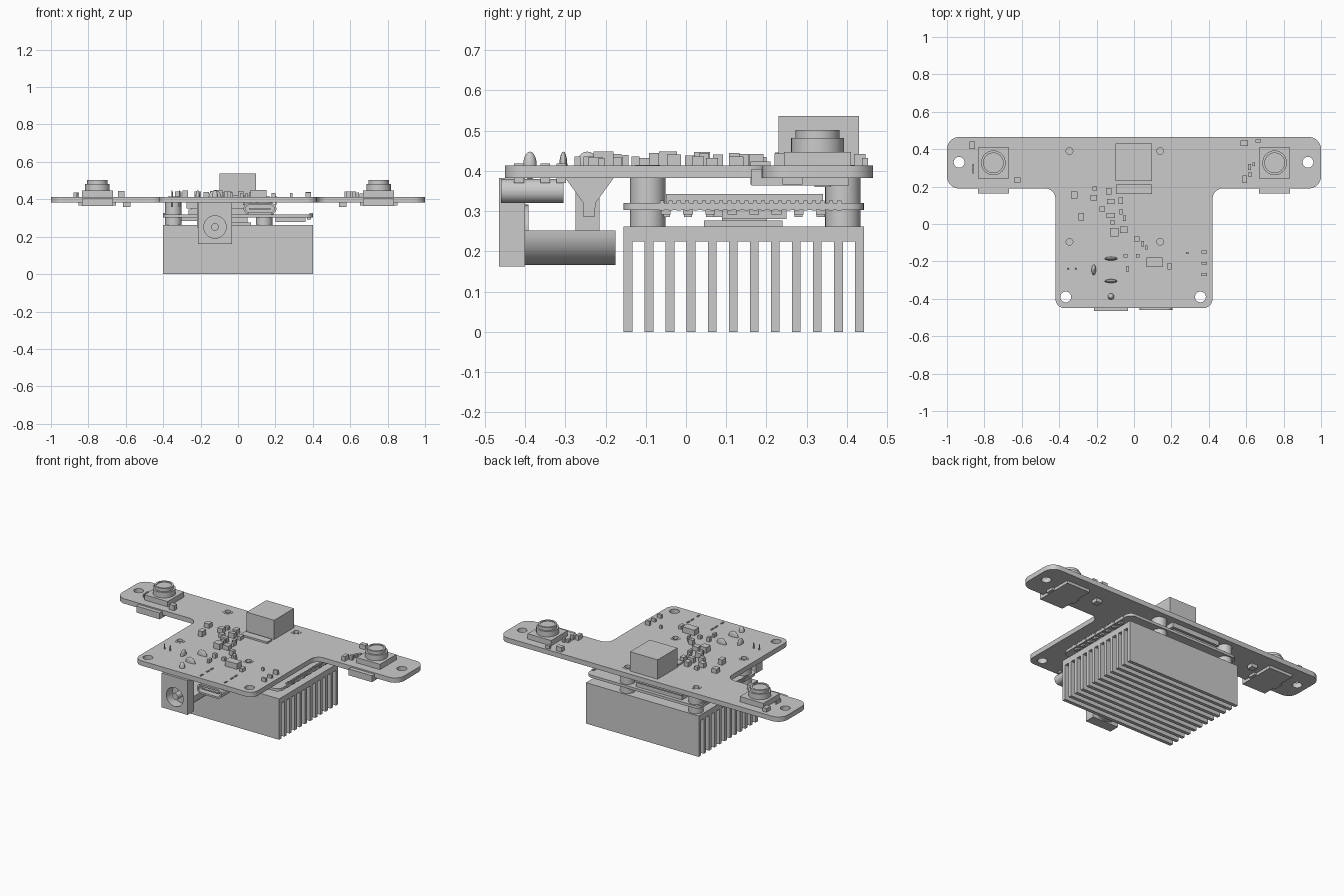
import bpy, math
from mathutils import Vector, Matrix

if "Cube" in bpy.data.objects:
    bpy.data.objects.remove(bpy.data.objects["Cube"])

FRONT = (math.pi / 2, 0, 0)            # profile x,y -> x,z  (depth runs to -y)
SIDE = (math.pi / 2, 0, math.pi / 2)   # profile x,y -> y,z  (depth runs to +x)

def finish(o, name, smooth=True):
    o.name = name
    bpy.ops.object.select_all(action='DESELECT')
    o.select_set(True)
    bpy.context.view_layer.objects.active = o
    if smooth:
        bpy.ops.object.shade_smooth_by_angle()
    return o

def box(name, x0, x1, y0, y1, z0, z1):
    bpy.ops.mesh.primitive_cube_add(size=1)
    o = bpy.context.object
    m = Matrix.Translation(((x0 + x1) / 2, (y0 + y1) / 2, (z0 + z1) / 2))
    o.data.transform(m @ Matrix.Diagonal((x1 - x0, y1 - y0, z1 - z0, 1)))
    o.name = name
    return o

def cyl(name, x, y, z0, z1, r, r2=None, n=32):
    bpy.ops.mesh.primitive_cone_add(vertices=n, radius1=r, radius2=r if r2 is None else r2,
                                    depth=z1 - z0, location=(x, y, (z0 + z1) / 2))
    return finish(bpy.context.object, name)

def rounded(corners, n=8):
    """Outline from right-angled corners (x, y, radius)."""
    pts, k = [], len(corners)
    for i, (x, y, r) in enumerate(corners):
        p = Vector((x, y))
        if r == 0:
            pts.append(p)
            continue
        a = (Vector(corners[i - 1][:2]) - p).normalized()
        b = (Vector(corners[(i + 1) % k][:2]) - p).normalized()
        c = p + (a + b) * r
        for j in range(n + 1):
            t = math.pi / 2 * j / n
            pts.append(c - r * (b * math.cos(t) + a * math.sin(t)))
    return pts

def rect(x0, x1, y0, y1, r=0):
    return rounded([(x0, y0, r), (x1, y0, r), (x1, y1, r), (x0, y1, r)])

def circle(x, y, r, n=32):
    return [Vector((x + r * math.cos(2 * math.pi * i / n), y + r * math.sin(2 * math.pi * i / n)))
            for i in range(n)]

def plate(name, loops, thick, loc=(0, 0, 0), rot=(0, 0, 0)):
    """Filled outline with holes, extruded thick/2 to both sides of loc."""
    cu = bpy.data.curves.new(name, 'CURVE')
    cu.dimensions, cu.fill_mode, cu.extrude = '2D', 'BOTH', thick / 2
    for pts in loops:
        s = cu.splines.new('POLY')
        s.points.add(len(pts) - 1)
        for sp, p in zip(s.points, pts):
            sp.co = (p[0], p[1], 0, 1)
        s.use_cyclic_u = True
    o = bpy.data.objects.new(name, cu)
    bpy.context.collection.objects.link(o)
    o.location, o.rotation_euler = loc, rot
    finish(o, name, False)
    bpy.ops.object.convert(target='MESH')
    return finish(bpy.context.object, name)

# Main T-shaped board with its holes
MOUNTS = [(x, y) for x in (-0.345, 0.14) for y in (-0.095, 0.39)]
outline = rounded([(-0.42, -0.45, .05), (0.42, -0.45, .05), (0.42, 0.19, .055), (1, 0.19, .065),
                   (1, 0.465, .065), (-1, 0.465, .065), (-1, 0.19, .065), (-0.42, 0.19, .055)])
holes = [circle(x, y, .029) for x, y in ((-.935, .33), (.93, .33), (-.365, -.39), (.355, -.39))]
holes += [circle(x, y, .03) for x, y in MOUNTS]
plate("main_board", [outline] + holes, 0.031, (0, 0, 0.3975))
TOP, BOT = 0.413, 0.382

# Second board under it
plate("lower_board", [rect(-0.4, 0.4, -0.155, 0.442, .04)] + [circle(x, y, .02) for x, y in MOUNTS],
      0.017, (0, 0, 0.3115))

# Standoffs at the mounting holes
for x, y in MOUNTS:
    plate("standoff_collar", [circle(x, y, .03), circle(x, y, .018)], 0.034, (0, 0, 0.398))
    plate("upper_standoff", [circle(x, y, .044), circle(x, y, .018)], 0.062, (0, 0, 0.351))
    cyl("lower_standoff", x, y, 0.26, 0.303, .044)

# Heat sink: comb profile run along x
comb, n, t = [(-0.155, 0.262)], 12, 0.022
pitch = (0.597 - t) / (n - 1)
for i in range(n):
    y = -0.155 + i * pitch
    comb += [(y, 0.225)] if i else []
    comb += [(y, 0), (y + t, 0)]
    comb += [(y + t, 0.225)] if i < n - 1 else []
comb.append((0.442, 0.262))
plate("heat_sink", [comb], 0.8, (0, 0, 0), SIDE)

# Side cameras with their sockets
for s in (-1, 1):
    x, y = s * 0.752, 0.327
    box("camera_base", x - .083, x + .083, y - .083, y + .083, TOP, 0.447)
    cyl("camera_barrel", x, y, 0.447, 0.482, .066)
    plate("camera_rim", [circle(x, y, .055), circle(x, y, .044)], 0.02, (0, 0, 0.492))
    cyl("camera_lens", x, y, 0.482, 0.497, .044)
    box("camera_socket", x - .083, x + .083, 0.163, 0.405, 0.364, BOT)
    box("camera_socket_lip", x - .083, x + .083, 0.163, 0.189, 0.364, 0.405)
    box("camera_socket_latch", x - .1, x + .1, 0.24, 0.29, 0.366, BOT)

# Centre camera block and its connector
box("center_camera", -0.1, 0.095, 0.23, 0.43, TOP, 0.537)
box("center_socket", -0.095, 0.095, 0.16, 0.21, TOP, 0.424)
box("center_socket_under", -0.095, 0.095, 0.16, 0.3, 0.366, BOT)

# Power jack: front block, half-round barrel, pin and contacts
jx, jz = -0.123, 0.252
plate("jack_front", [rect(-0.215, -0.032, 0.162, BOT), circle(jx, jz, .06)], 0.065,
      (0, -0.4325, 0), FRONT)
half = [(jx + .086 * math.cos(a), jz + .086 * math.sin(a))
        for a in (math.pi + math.pi * i / 20 for i in range(21))]
plate("jack_barrel", [half], 0.225, (0, -0.2875, 0), FRONT)
plate("jack_back_wall", [circle(jx, jz, .064)], 0.01, (0, -0.396, 0), FRONT)
plate("jack_pin", [circle(jx, jz, .02, 20)], 0.06, (0, -0.43, 0), FRONT)
plate("jack_contact", [[(-.3, BOT), (-.255, .32), (-.255, .285), (-.227, .285), (-.225, .32), (-.18, BOT)]],
      0.06, (jx, 0, 0), SIDE)
box("jack_side_contact", -0.218, -0.208, -0.275, -0.215, 0.25, BOT)

# Solder blobs of the jack on top of the board
for x, y, a, b in ((-.215, -.245, .012, .028), (jx, -.185, .034, .01),
                   (jx, -.305, .034, .01), (jx, -.388, .017, .017)):
    bpy.ops.mesh.primitive_uv_sphere_add(segments=20, ring_count=10, location=(x, y, TOP))
    bpy.context.object.scale = (a, b, .035)
    finish(bpy.context.object, "solder_blob")

# USB style port: hollow rounded shell with tongue
plate("port_shell", [rect(.03, .205, .32, .38, .029), rect(.042, .193, .331, .369, .018)],
      0.155, (0, -0.3825, 0), FRONT)
plate("port_back", [rect(.036, .199, .326, .374, .022)], 0.06, (0, -0.34, 0), FRONT)
box("port_tongue", 0.06, 0.175, -0.45, -0.36, 0.346, 0.354)
for x in (.032, .202):
    for y in (-.31, -.35, -.415):
        box("port_tab", x - .004, x + .004, y - .012, y + .012, 0.37, TOP + .006)

# Thin header pins through the main board
for x, y in ((-.352, -.24), (-.312, -.24)):
    cyl("header_pin", x, y, 0.36, 0.447, .006, .003, 10)

# Small parts on the main board: x, y, width, depth
CENTER = [(-.32, .155, .035, .035), (-.215, .14, .035, .03), (-.283, .04, .03, .04),
          (-.21, .19, .025, .02), (-.135, .175, .03, .035), (-.125, .12, .04, .025),
          (-.07, .125, .025, .035), (-.17, .08, .03, .025), (-.125, .045, .045, .025),
          (-.07, .065, .015, .03), (-.05, .03, .015, .03), (-.105, -.045, .045, .045),
          (-.055, -.03, .04, .035), (-.115, .01, .02, .025), (.015, -.08, .03, .025)]
FRONT_PARTS = [(.045, -.105, .015, .03), (.065, -.125, .015, .02), (-.045, -.17, .02, .02),
               (.02, -.17, .02, .02), (-.035, -.24, .015, .03), (.11, -.205, .085, .05),
               (.19, -.225, .02, .035), (.285, -.155, .015, .01), (.375, -.15, .03, .015),
               (.375, -.21, .03, .015), (.375, -.27, .03, .015)]
WING = [(-.865, .42, .028, .04), (-.86, .295, .008, .05), (-.625, .235, .035, .028),
        (.665, .445, .03, .016), (.59, .432, .04, .028), (.592, .24, .022, .04),
        (.618, .305, .015, .03), (.64, .32, .015, .02), (.62, .265, .02, .02)]
for group in (CENTER, FRONT_PARTS, WING):
    for i, (x, y, w, d) in enumerate(group):
        h = 0.012 + 0.45 * min(w, d, .035) + 0.004 * (i % 3)
        box("surface_part", x - w / 2, x + w / 2, y - d / 2, y + d / 2, TOP, TOP + h)

# Parts hanging under the wings
for x in (-.595, .56):
    box("under_part", x - .02, x + .02, 0.32, 0.36, 0.36, BOT)

# Board-to-board connectors and shielded module between the boards
for y in (-0.095, 0.39):
    box("board_connector", -0.265, 0.06, y - .03, y + .03, 0.32, 0.345)
    box("board_connector_top", -0.275, 0.07, y - .037, y + .037, 0.352, BOT)
    box("board_connector_core", -0.25, 0.045, y - .022, y + .022, 0.34, 0.356)
box("module_slab", -0.02, 0.19, -0.05, 0.34, 0.32, 0.342)

# Chips and small parts beneath the lower board
box("main_chip", -0.15, 0.07, 0.045, 0.24, 0.262, 0.277)
box("main_chip_carrier", -0.13, 0.05, 0.09, 0.2, 0.277, 0.303)
box("memory_chip", -0.33, -0.2, 0.05, 0.25, 0.285, 0.303)
box("radio_shield", 0.2, 0.36, 0.09, 0.25, 0.28, 0.303)
for i in range(8):
    y = -0.05 + i * 0.055
    box("lower_part", 0.37, 0.39, y - .012, y + .012, 0.292, 0.303)
    box("lower_part", 0.12, 0.16, y - .01, y + .01, 0.286, 0.303)

# Row of edge contacts along both long sides of the lower board
for s in (-1, 1):
    for i in range(22):
        y = -0.06 + i * 0.021
        box("edge_contact", s * .392 - .009, s * .392 + .009, y - .005, y + .005, 0.302, 0.326)
